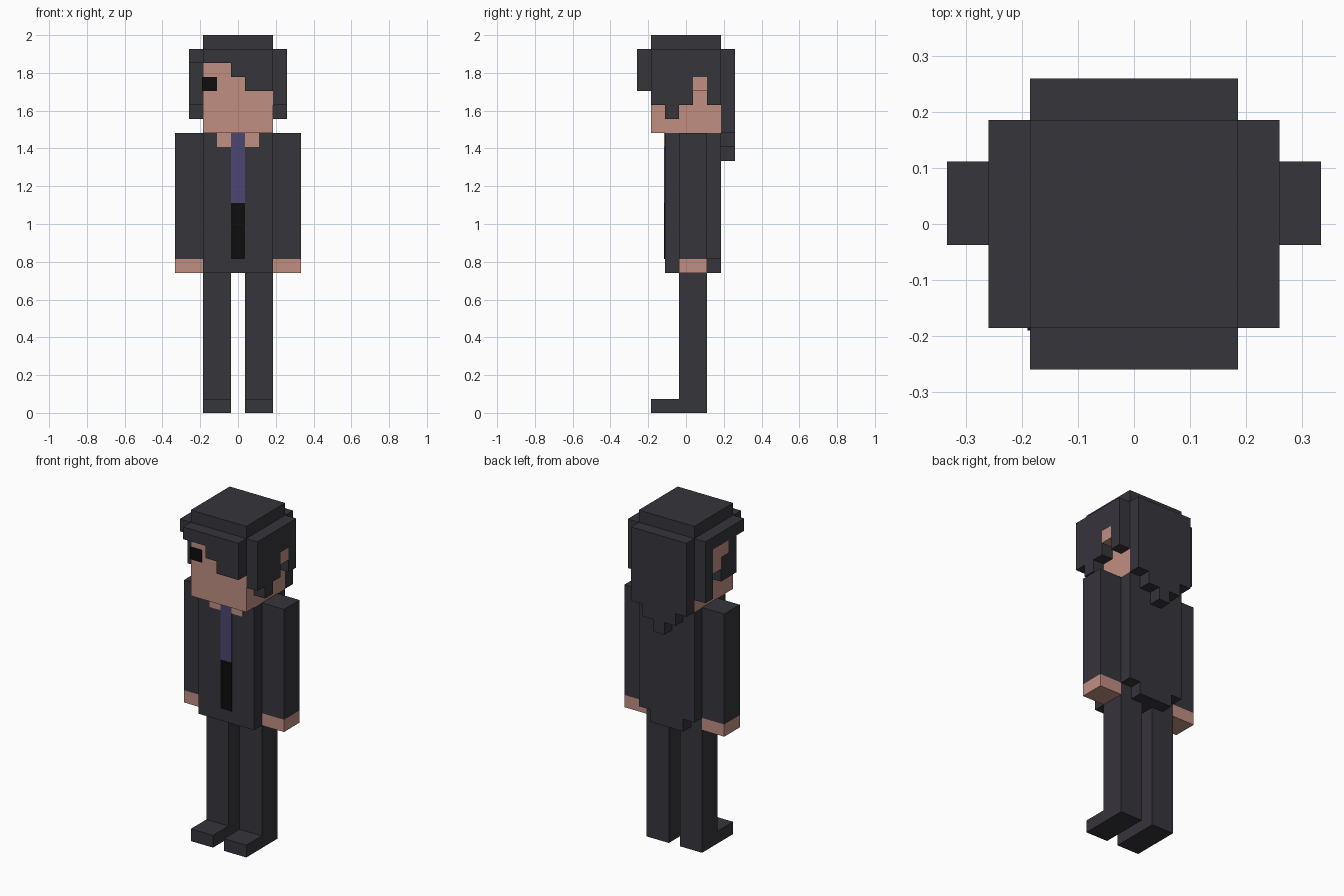
import bpy
import bmesh
from mathutils import Vector

cube = bpy.data.objects.get("Cube")
if cube:
    bpy.data.objects.remove(cube, do_unlink=True)

U = 2 / 27      # one block; all sizes below are in blocks
T = 0.06        # thickness of painted plates, in blocks


def material(name, rgb):
    m = bpy.data.materials.new(name)
    m.use_nodes = True
    m.diffuse_color = (*rgb, 1)
    m.node_tree.nodes["Principled BSDF"].inputs["Base Color"].default_value = (*rgb, 1)
    return m


DARK = material("charcoal", (0.037, 0.035, 0.044))
SKIN = material("skin", (0.527, 0.275, 0.223))
PURPLE = material("tie_purple", (0.074, 0.061, 0.168))
BLACK = material("black", (0.004, 0.004, 0.004))


def slab(name, mat, axis, lo, hi, outline):
    """Extrude an outline along x or y; outline points are (other axis, z)."""
    def place(p, d):
        return Vector((d, p[0], p[1]) if axis == "x" else (p[0], d, p[1])) * U
    bm = bmesh.new()
    face = bm.faces.new([bm.verts.new(place(p, lo)) for p in outline])
    ext = bmesh.ops.extrude_face_region(bm, geom=[face])
    verts = [g for g in ext["geom"] if isinstance(g, bmesh.types.BMVert)]
    shift = Vector((1, 0, 0) if axis == "x" else (0, 1, 0)) * (hi - lo) * U
    bmesh.ops.translate(bm, verts=verts, vec=shift)
    bmesh.ops.recalc_face_normals(bm, faces=bm.faces)
    mesh = bpy.data.meshes.new(name)
    bm.to_mesh(mesh)
    bm.free()
    mesh.materials.append(mat)
    obj = bpy.data.objects.new(name, mesh)
    bpy.context.collection.objects.link(obj)
    return obj


def box(name, mat, x, y, z):
    return slab(name, mat, "y", y[0], y[1],
                [(x[0], z[0]), (x[1], z[0]), (x[1], z[1]), (x[0], z[1])])


# Legs with feet, arms and hands, collar patches
for side, s in (("left", 1), ("right", -1)):
    def span(a, b):
        return sorted((s * a, s * b))
    slab(side + "_leg", DARK, "x", *span(0.5, 2.5),
         [(-2.5, 0), (1.5, 0), (1.5, 10), (-0.5, 10), (-0.5, 1), (-2.5, 1)])
    box(side + "_sleeve", DARK, span(2.5, 4.5), (-0.5, 1.5), (11, 20))
    box(side + "_hand", SKIN, span(2.5, 4.5), (-0.5, 1.5), (10, 11))
    box(side + "_collar", SKIN, span(0.5, 1.5), (-1.5 - T, -1.5), (19, 20))

# Jacket, with the lower back corners cut away
box("jacket", DARK, (-2.5, 2.5), (-1.5, 1.5), (10, 20))
slab("jacket_back", DARK, "y", 1.5, 2.5,
     [(-1.5, 10), (1.5, 10), (1.5, 11), (2.5, 11),
      (2.5, 20), (-2.5, 20), (-2.5, 11), (-1.5, 11)])

# Tie
box("tie_upper", PURPLE, (-0.5, 0.5), (-1.5 - T, -1.5), (15, 20))
box("tie_lower", BLACK, (-0.5, 0.5), (-1.5 - T, -1.5), (11, 15))

# Head and the one visible eye
box("head", SKIN, (-2.5, 2.5), (-2.5, 2.5), (20, 26))
box("eye", BLACK, (-2.5 - T, -1.5), (-2.5 - T, -1.5), (23, 24))

# Hair: cap, swept fringe, stepped back
box("hair_cap", DARK, (-2.5, 2.5), (-2.5, 2.5), (26, 27))
slab("hair_fringe", DARK, "y", -3.5, -2.5,
     [(-2.5, 26), (-2.5, 25), (-0.5, 25), (-0.5, 24),
      (0.5, 24), (0.5, 23), (2.5, 23), (2.5, 26)])
slab("hair_back", DARK, "y", 2.5, 3.5,
     [(-2.5, 26), (-2.5, 20), (-1.5, 20), (-1.5, 19), (-0.5, 19), (-0.5, 18),
      (0.5, 18), (0.5, 19), (1.5, 19), (1.5, 20), (2.5, 20), (2.5, 26)])

# Hair over the sides, fitted around the ears
slab("left_side_hair", DARK, "x", 2.5, 3.5,
     [(-2.5, 26), (-2.5, 22), (-1.5, 22), (-1.5, 21), (-0.5, 21), (-0.5, 22),
      (0.5, 22), (0.5, 24), (1.5, 24), (1.5, 22), (2.5, 22), (2.5, 26)])
slab("right_side_hair", DARK, "x", -3.5, -2.5,
     [(-2.5, 26), (-2.5, 25), (-1.5, 25), (-1.5, 22), (0.5, 22), (0.5, 24),
      (-0.5, 24), (-0.5, 25), (1.5, 25), (1.5, 21), (2.5, 21), (2.5, 26)])
box("left_ear", SKIN, (2.5, 3.5), (0.5, 1.5), (23, 24))
slab("right_ear", SKIN, "x", -3.5, -2.5,
     [(0.5, 23), (1.5, 23), (1.5, 25), (-0.5, 25), (-0.5, 24), (0.5, 24)])
